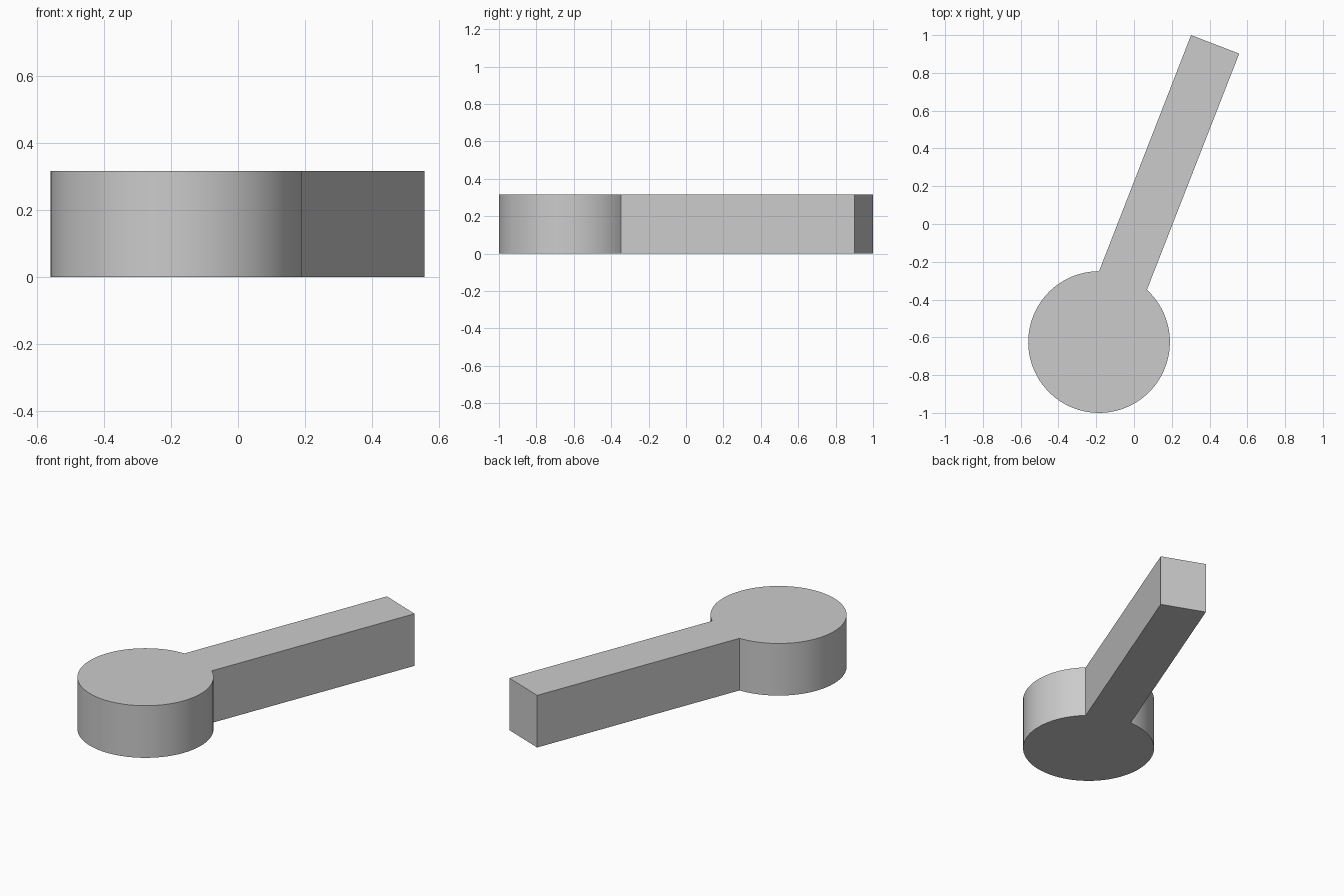
import bpy, bmesh
from math import cos, sin, radians
from mathutils import Vector

cube = bpy.data.objects.get("Cube")
if cube:
    bpy.data.objects.remove(cube, do_unlink=True)

HEIGHT = 0.317
CENTRE = Vector((-0.185, -0.625))
RADIUS = 0.375
START, END, STEPS = 90, 407.5, 80   # arc of the disc left open for the arm

# Single material
grey = bpy.data.materials.new("light grey")
grey.use_nodes = True
colour = (0.6, 0.6, 0.6, 1)
grey.diffuse_color = colour
grey.node_tree.nodes["Principled BSDF"].inputs["Base Color"].default_value = colour

# Outline: round disc, then the two far corners of the slanted arm
outline = []
for i in range(STEPS + 1):
    a = radians(START + (END - START) * i / STEPS)
    outline.append(CENTRE + RADIUS * Vector((cos(a), sin(a))))
outline += [Vector((0.557, 0.902)), Vector((0.302, 1.0))]

# Extrude the outline into a solid plate
bm = bmesh.new()
base = bm.faces.new([bm.verts.new((p.x, p.y, 0)) for p in outline])
result = bmesh.ops.extrude_face_region(bm, geom=[base], use_keep_orig=True)
top = [g for g in result["geom"] if isinstance(g, bmesh.types.BMVert)]
bmesh.ops.translate(bm, verts=top, vec=(0, 0, HEIGHT))
bmesh.ops.recalc_face_normals(bm, faces=bm.faces)

mesh = bpy.data.meshes.new("disc_with_arm")
bm.to_mesh(mesh)
bm.free()
mesh.materials.append(grey)
body = bpy.data.objects.new("disc_with_arm", mesh)
bpy.context.collection.objects.link(body)

# Smooth the round wall, keep the rims and arm corners sharp
bpy.ops.object.select_all(action="DESELECT")
body.select_set(True)
bpy.context.view_layer.objects.active = body
bpy.ops.object.shade_smooth_by_angle(angle=radians(30))
